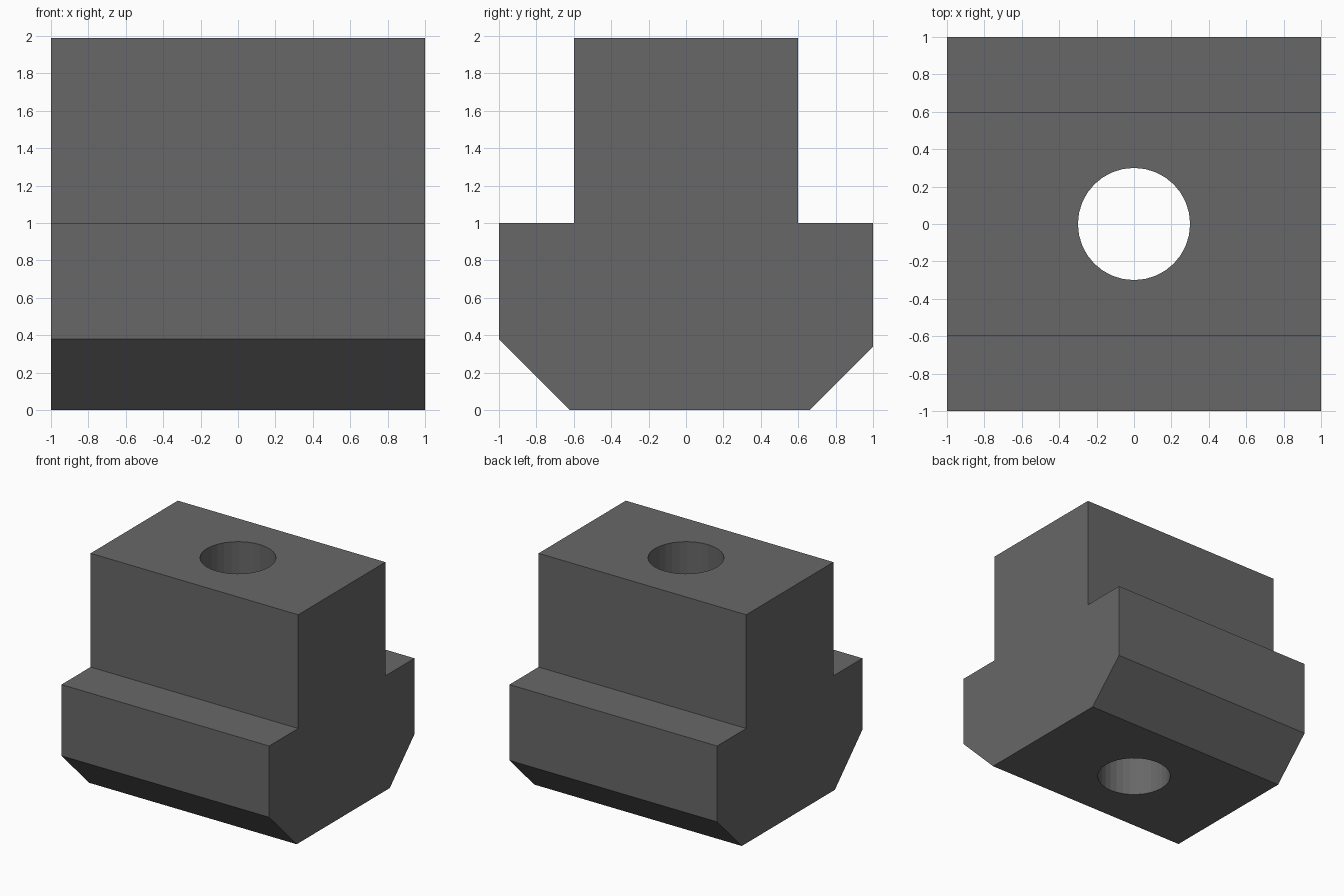
import bpy, bmesh

if "Cube" in bpy.data.objects:
    bpy.data.objects.remove(bpy.data.objects["Cube"])

# T-shaped cross-section (y, z), with slightly unequal bottom chamfers
profile = [(-0.62, 0), (0.66, 0), (1, 0.34), (1, 1), (0.6, 1),
           (0.6, 1.99), (-0.6, 1.99), (-0.6, 1), (-1, 1), (-1, 0.38)]

# Body: profile extruded along x
bm = bmesh.new()
face = bm.faces.new([bm.verts.new((-1, y, z)) for y, z in profile])
ext = bmesh.ops.extrude_face_region(bm, geom=[face])
moved = [g for g in ext["geom"] if isinstance(g, bmesh.types.BMVert)]
bmesh.ops.translate(bm, verts=moved, vec=(2, 0, 0))
bmesh.ops.recalc_face_normals(bm, faces=bm.faces)
mesh = bpy.data.meshes.new("t_slot_nut")
bm.to_mesh(mesh)
bm.free()
nut = bpy.data.objects.new("t_slot_nut", mesh)
bpy.context.collection.objects.link(nut)

# Vertical through hole
bpy.ops.mesh.primitive_cylinder_add(vertices=32, radius=0.3, depth=3, location=(0, 0, 1))
cutter = bpy.context.object
cutter.name = "hole_cutter"
cutter.hide_render = True
hole = nut.modifiers.new("through_hole", 'BOOLEAN')
hole.operation = 'DIFFERENCE'
hole.solver = 'EXACT'
hole.object = cutter
bpy.context.view_layer.objects.active = nut
bpy.ops.object.modifier_apply(modifier=hole.name)
bpy.data.objects.remove(cutter)

# Dark steel colour
steel = bpy.data.materials.new("dark_steel")
steel.diffuse_color = (0.137, 0.137, 0.137, 1)
steel.use_nodes = True
steel.node_tree.nodes["Principled BSDF"].inputs["Base Color"].default_value = steel.diffuse_color
nut.data.materials.clear()
nut.data.materials.append(steel)
